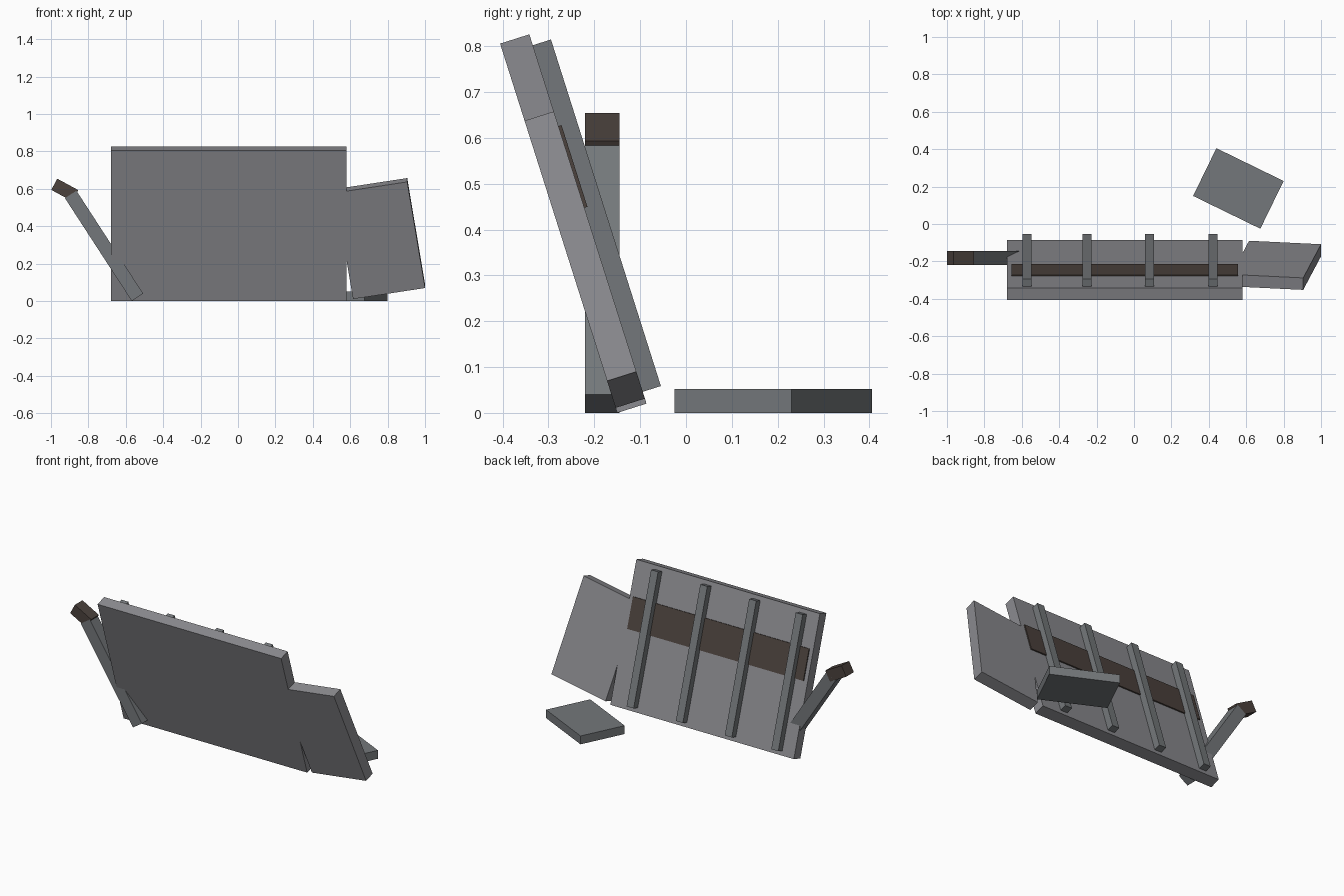
import bpy
from math import radians
from mathutils import Matrix, Vector

if "Cube" in bpy.data.objects:
    bpy.data.objects.remove(bpy.data.objects["Cube"])


def material(name, rgb):
    m = bpy.data.materials.new(name)
    m.diffuse_color = (*rgb, 1)
    m.use_nodes = True
    m.node_tree.nodes["Principled BSDF"].inputs["Base Color"].default_value = m.diffuse_color
    return m


brown = material("rust_brown", (0.072, 0.055, 0.047))
slab = material("slab_grey", (0.26, 0.26, 0.278))
dark = material("dark_grey", (0.175, 0.187, 0.197))


def box(name, size, centre, mat, frame=Matrix(), spin=0, axis='Y'):
    """Box of given size, spun about its own centre, placed in a parent frame."""
    bpy.ops.mesh.primitive_cube_add(size=1)
    ob = bpy.context.object
    ob.name = name
    ob.data.transform(Matrix.Diagonal((*size, 1)))
    ob.matrix_world = (frame @ Matrix.Translation(Vector(centre))
                       @ Matrix.Rotation(radians(spin), 4, axis))
    ob.data.materials.append(mat)
    return ob


# Leaning frame: local x = width, y = out of the back, z = up the slope
lean = Matrix.Translation((0, -0.15, 0)) @ Matrix.Rotation(radians(17.6), 4, 'X')
T = 0.067

# Main leaning slab
box("main_panel", (1.26, T, 0.845), (-0.05, T / 2, 0.4225), slab, lean)

# Broken side slab, twisted in the same plane
box("broken_side_panel", (0.39, T, 0.603), (0.76, T / 2, 0.34), slab, lean, -9.1)

# Brown strip across the back
box("back_strip", (1.21, 0.014, 0.187), (-0.05, T, 0.5415), brown, lean)

# Upright ribs over the strip
for i, x in enumerate((-0.571, -0.252, 0.084, 0.422)):
    box(f"back_rib_{i + 1}", (0.048, 0.045, 0.793), (x, T + 0.019, 0.4235), dark, lean)

# Slanted post and its bent brown tip
box("slanted_post", (0.073, 0.075, 0.656), (-0.716, -0.1825, 0.295), dark, spin=-33)
box("post_tip", (0.127, 0.075, 0.068), (-0.9265, -0.1825, 0.594), brown, spin=28.5)

# Loose fragment lying on the ground behind
box("ground_fragment", (0.40, 0.284, 0.052), (0.558, 0.19, 0.026), dark, spin=-26, axis='Z')
